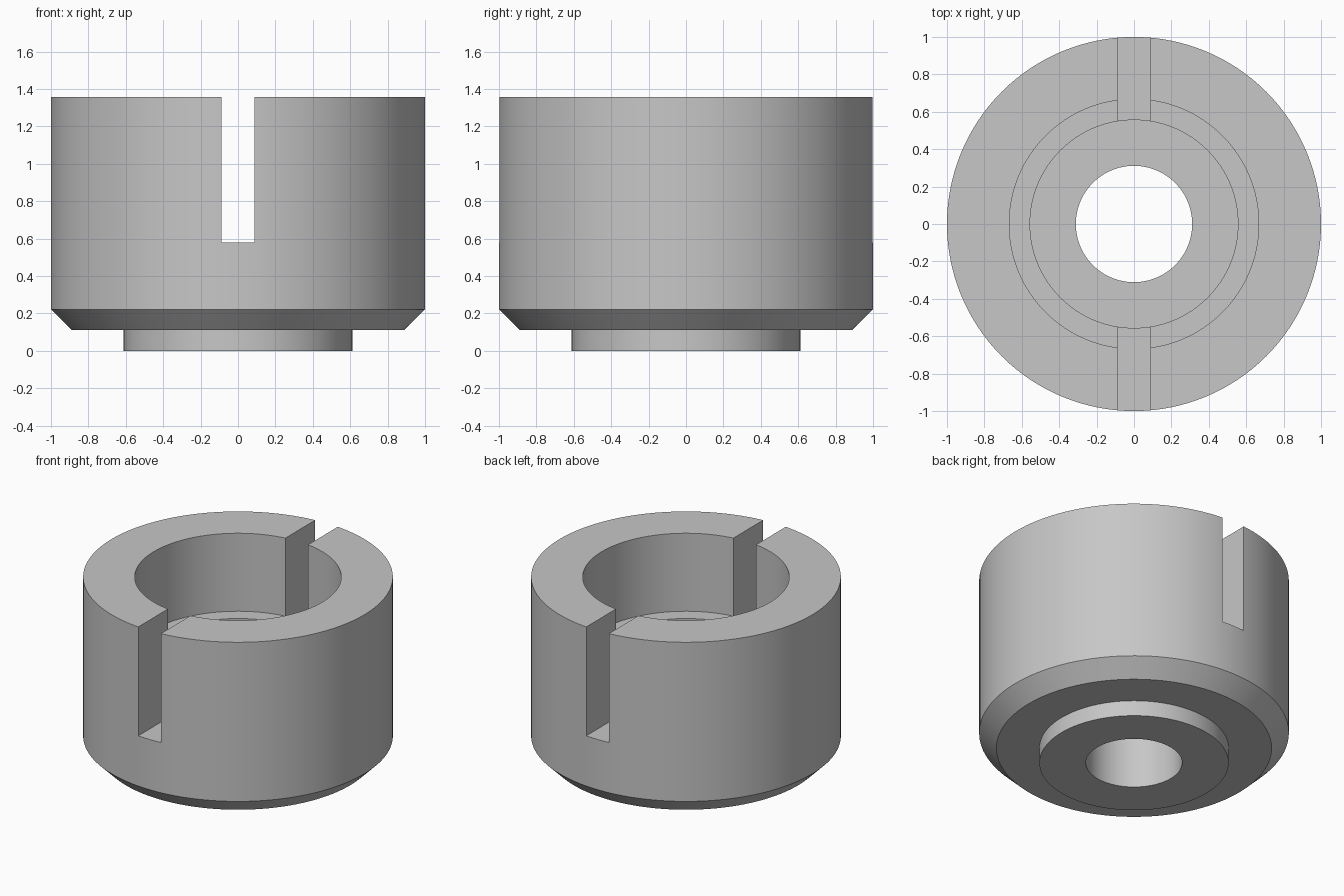
import bpy
import bmesh
import math

old = bpy.data.objects.get("Cube")
if old:
    bpy.data.objects.remove(old, do_unlink=True)

SEGMENTS = 128
# Closed radial profile (radius, height): hole, spigot, chamfer, wall, stepped bore
PROFILE = [(0.311, 0), (0.611, 0), (0.611, 0.111), (0.889, 0.111), (1, 0.222),
           (1, 1.356), (0.667, 1.356), (0.667, 0.8), (0.556, 0.8),
           (0.556, 0.42), (0.311, 0.42)]
SLOT_WIDTH, SLOT_FLOOR, SLOT_TOP = 0.178, 0.58, 1.6

# Grey metal
grey = bpy.data.materials.new("grey_metal")
grey.use_nodes = True
colour = (0.57, 0.57, 0.57, 1)
grey.diffuse_color = colour
grey.node_tree.nodes["Principled BSDF"].inputs["Base Color"].default_value = colour


def lathe(name, profile):
    """Revolve a closed profile around the vertical axis."""
    bm = bmesh.new()
    rings = []
    for i in range(SEGMENTS):
        a = math.tau * i / SEGMENTS
        rings.append([bm.verts.new((r * math.cos(a), r * math.sin(a), z))
                      for r, z in profile])
    n = len(profile)
    for i, ring in enumerate(rings):
        nxt = rings[(i + 1) % SEGMENTS]
        for j in range(n):
            k = (j + 1) % n
            bm.faces.new((ring[j], nxt[j], nxt[k], ring[k]))
    bmesh.ops.recalc_face_normals(bm, faces=bm.faces)
    mesh = bpy.data.meshes.new(name)
    bm.to_mesh(mesh)
    bm.free()
    obj = bpy.data.objects.new(name, mesh)
    bpy.context.collection.objects.link(obj)
    return obj


# Turned body
body = lathe("slotted_collar", PROFILE)
body.data.materials.append(grey)

# Slot cutter running front to back
bpy.ops.mesh.primitive_cube_add(size=1, location=(0, 0, (SLOT_FLOOR + SLOT_TOP) / 2))
cutter = bpy.context.object
cutter.name = "slot_cutter"
cutter.scale = (SLOT_WIDTH, 2.4, SLOT_TOP - SLOT_FLOOR)
cutter.hide_render = True
cutter.data.materials.append(grey)

cut = body.modifiers.new("slot", "BOOLEAN")
cut.operation = "DIFFERENCE"
cut.solver = "EXACT"
cut.object = cutter

# Apply the cut, then shade the curved walls smooth
bpy.ops.object.select_all(action="DESELECT")
body.select_set(True)
bpy.context.view_layer.objects.active = body
bpy.ops.object.modifier_apply(modifier=cut.name)
bpy.data.objects.remove(cutter, do_unlink=True)
bpy.ops.object.shade_smooth_by_angle(angle=math.radians(30))
